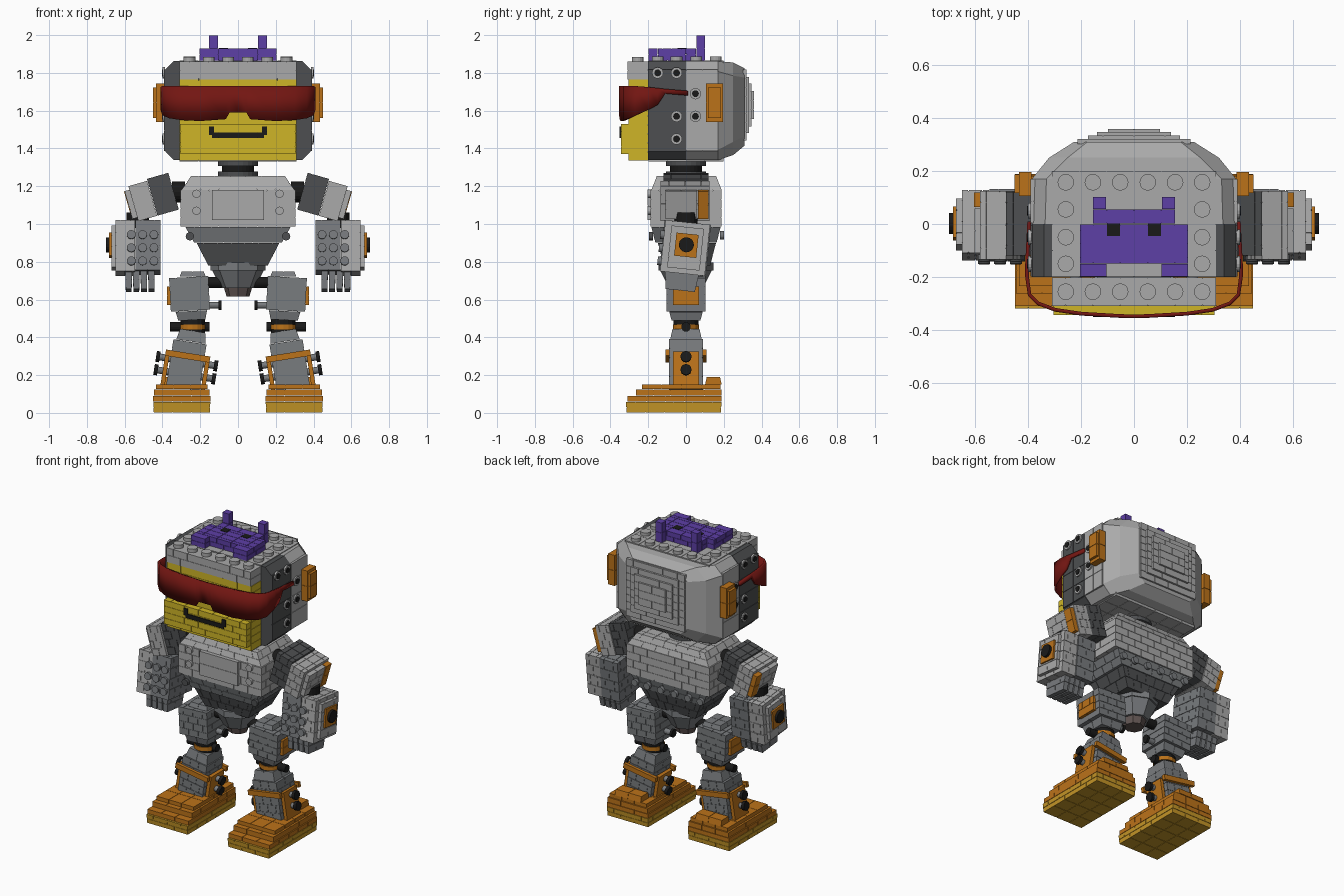
import bpy, bmesh
from math import radians, pi
from mathutils import Matrix, Vector

if "Cube" in bpy.data.objects:
    bpy.data.objects.remove(bpy.data.objects["Cube"])

COL = dict(light=(.40, .40, .40), mid=(.19, .20, .21), dark=(.075, .078, .082), black=(.01, .01, .01),
           orange=(.50, .17, .01), sole=(.55, .30, .02), yellow=(.62, .46, .02), red=(.17, .008, .006),
           purple=(.11, .05, .38), brown=(.12, .09, .085))
MATS = {}
for key, rgb in COL.items():
    MATS[key] = bpy.data.materials.new(key)
    MATS[key].diffuse_color = (*rgb, 1)
I = Matrix.Identity(4)


def finish(name, col, bm, M=I, mirror=False):
    bmesh.ops.transform(bm, matrix=M, verts=bm.verts)
    bmesh.ops.recalc_face_normals(bm, faces=bm.faces)
    me = bpy.data.meshes.new(name)
    bm.to_mesh(me)
    bm.free()
    me.materials.append(MATS[col])
    ob = bpy.data.objects.new(name, me)
    bpy.context.collection.objects.link(ob)
    if mirror:
        ob.modifiers.new("mirror", 'MIRROR')
    return ob


def add_box(bm, lo, hi):
    c = [(a + b) / 2 for a, b in zip(lo, hi)]
    s = [b - a for a, b in zip(lo, hi)]
    bmesh.ops.create_cube(bm, size=1, matrix=Matrix.Translation(c) @ Matrix.Diagonal((*s, 1)))


def cuts(a, b, step, odd):
    n = max(1, round((b - a) / step))
    w = (b - a) / n
    e = [a + w * i for i in range(n + 1)]
    return [a] + [t - w / 2 for t in e[1:]] + [b] if odd and n > 1 else e


def bricks(name, col, lo, hi, size=(.1, .1, .05), bot=(1, 1), top=(1, 1), M=I, mirror=False, bond=True):
    """Block of staggered bricks around a core; bot/top scale x and y to taper it."""
    bm = bmesh.new()
    g = .0012
    add_box(bm, [v + .004 for v in lo], [v - .004 for v in hi])
    zs = cuts(lo[2], hi[2], size[2], False)
    for k in range(len(zs) - 1):
        xs, ys = (cuts(lo[i], hi[i], size[i], bond and k % 2) for i in (0, 1))
        for i in range(len(xs) - 1):
            for j in range(len(ys) - 1):
                if i in (0, len(xs) - 2) or j in (0, len(ys) - 2) or k in (0, len(zs) - 2):
                    add_box(bm, (xs[i] + g, ys[j] + g, zs[k] + g), (xs[i + 1] - g, ys[j + 1] - g, zs[k + 1] - g))
    c = [(a + b) / 2 for a, b in zip(lo, hi)]
    for v in bm.verts:
        t = (v.co.z - lo[2]) / (hi[2] - lo[2])
        for i in (0, 1):
            v.co[i] = c[i] + (v.co[i] - c[i]) * (bot[i] + (top[i] - bot[i]) * t)
    return finish(name, col, bm, M, mirror)


def pegs(name, col, pts, r, d, axis='Z', r2=None, M=I, mirror=False, seg=16):
    """Cylinders centred on each point along an axis."""
    R = {'Z': I, 'X': Matrix.Rotation(pi / 2, 4, 'Y'), 'Y': Matrix.Rotation(pi / 2, 4, 'X')}[axis]
    bm = bmesh.new()
    for p in pts:
        bmesh.ops.create_cone(bm, cap_ends=True, segments=seg, radius1=r, radius2=r if r2 is None else r2,
                              depth=d, matrix=Matrix.Translation(p) @ R)
    return finish(name, col, bm, M, mirror)


def loft(name, col, secs):
    """Chamfered rectangles (y, half width, half height, chamfer, centre z) joined along y."""
    bm = bmesh.new()
    rings = []
    for y, w, h, c, z in secs:
        q = [(w, h - c), (w - c, h), (c - w, h), (-w, h - c), (-w, c - h), (c - w, -h), (w - c, -h), (w, c - h)]
        rings.append([bm.verts.new((a, y, z + b)) for a, b in q])
    for A, B in zip(rings, rings[1:]):
        for i in range(8):
            bm.faces.new((A[i], A[i - 1], B[i - 1], B[i]))
    bm.faces.new(rings[0])
    bm.faces.new(rings[-1])
    return finish(name, col, bm)


def tilt(p, deg, axis):
    return Matrix.Translation(p) @ Matrix.Rotation(radians(deg), 4, axis) @ Matrix.Translation(-Vector(p))


# Feet
bricks("foot_sole", "sole", (.145, -.32, 0), (.45, .19, .06), (.1, .1, .03), bot=(.98, .98), mirror=True)
bricks("foot_toe", "orange", (.145, -.31, .06), (.45, .19, .09), (.1, .1, .03), mirror=True)
bricks("foot_upper", "orange", (.15, -.265, .09), (.445, .19, .125), (.1, .1, .035), mirror=True)
bricks("foot_instep", "orange", (.16, -.235, .125), (.435, .185, .152), (.1, .1, .03), mirror=True)
bricks("heel_tab", "orange", (.20, .1, .15), (.39, .19, .19), top=(1, .8), mirror=True)

# Lower legs, leaning inwards
L = tilt((.29, 0, .15), -9, 'Y')
bricks("shin", "mid", (.20, -.09, .13), (.38, .09, .38), (.06, .09, .05), M=L, mirror=True)
bricks("shin_top", "mid", (.205, -.085, .38), (.365, .085, .44), (.08, .08, .06), top=(.85, .85), M=L, mirror=True)
for n, lo, hi in (("outer", (.385, -.07, .13), (.41, .07, .31)), ("inner", (.17, -.07, .13), (.195, .07, .31)),
                  ("front", (.17, -.11, .285), (.41, -.085, .32)), ("rear", (.17, .085, .285), (.41, .11, .32))):
    bricks("ankle_frame_" + n, "orange", lo, hi, (.2, .2, .2), M=L, mirror=True)
ends = [(x, 0, z) for x in (.135, .445) for z in (.205, .275)]
pegs("ankle_pins", "mid", [(.29, 0, .205), (.29, 0, .275)], .018, .31, 'X', M=L, mirror=True)
pegs("ankle_pin_heads", "black", ends, .029, .02, 'X', M=L, mirror=True)

# Knees and thighs
pegs("knee_joint", "black", [(.24, 0, .455)], .065, .09, mirror=True)
pegs("knee_band", "orange", [(.24, 0, .455)], .07, .025, mirror=True)
pegs("knee_pins", "black", [(.18, 0, .455), (.33, 0, .455)], .025, .06, 'X', mirror=True)
T = tilt((.255, 0, .6), 3, 'Y')
bricks("thigh", "mid", (.15, -.105, .54), (.36, .105, .72), (.07, .1, .045), M=T, mirror=True)
bricks("thigh_base", "mid", (.165, -.09, .49), (.335, .09, .54), (.08, .09, .05), bot=(.85, .85), M=T, mirror=True)
bricks("thigh_cap", "mid", (.17, -.08, .72), (.31, .08, .75), (.07, .08, .03), top=(.85, .85), mirror=True)
bricks("thigh_plate", "orange", (.355, -.07, .57), (.378, .07, .67), (.1, .07, .05), mirror=True)
pegs("thigh_pins", "mid", [(.13, 0, .57)], .018, .06, 'X', mirror=True)
pegs("thigh_pin_heads", "black", [(.095, 0, .57)], .026, .016, 'X', mirror=True)

# Hips and waist
pegs("hip_tip", "brown", [(0, 0, .64)], .06, .05, r2=.075, seg=8)
pegs("hip_cone", "mid", [(0, 0, .71)], .09, .10, r2=.14, seg=8)
pegs("hip_collar", "mid", [(0, 0, .775)], .145, .04, seg=8)
pegs("hip_axle", "black", [(0, 0, .69)], .03, .34, 'X')
bricks("waist", "dark", (-.22, -.15, .78), (.22, .16, .90), (.07, .1, .06), bot=(.72, .8))
bricks("belly", "mid", (-.28, -.185, .90), (.28, .185, .985), (.09, .09, .0425), bot=(.83, .88))

# Chest
bricks("chest", "light", (-.305, -.19, .985), (.305, .19, 1.18), (.1, .1, .05))
bricks("chest_shoulders", "light", (-.30, -.185, 1.18), (.30, .19, 1.255), (.1, .1, .04), top=(.83, .84))
bricks("chest_plate", "light", (-.14, -.205, 1.02), (.14, -.18, 1.18), (.28, .1, .08))
pegs("chest_studs", "light", [(.22, -.193, z) for z in (1.07, 1.16)], .022, .02, 'Y', mirror=True)
pegs("back_studs", "mid", [(x, .19, .94) for x in (.05, .15, .24)], .022, .02, 'Y', mirror=True)
pegs("belly_studs", "dark", [(.255, -.185, .935)], .022, .02, 'Y', mirror=True)

# Arms
S = tilt((.45, 0, 1.14), 16, 'Y')
pegs("shoulder_joint", "black", [(.315, 0, 1.17)], .055, .07, 'X', mirror=True)
bricks("upper_arm_inner", "dark", (.335, -.12, 1.04), (.455, .12, 1.245), (.06, .08, .05), M=S, mirror=True)
bricks("upper_arm_outer", "light", (.455, -.135, 1.04), (.56, .125, 1.235), (.06, .08, .05), M=S, mirror=True)
bricks("upper_arm_edge", "light", (.55, -.11, 1.06), (.587, .06, 1.215), (.06, .08, .05), M=S, mirror=True)
bricks("upper_arm_panel", "orange", (.55, .062, 1.06), (.59, .12, 1.215), (.06, .06, .08), M=S, mirror=True)
pegs("elbow", "black", [(.53, 0, 1.02)], .06, .08, mirror=True)
F = tilt((.53, 0, .87), -6, 'X')
bricks("fist_inner", "mid", (.41, -.13, .74), (.545, .12, 1.01), (.068, .07, .068), M=F, mirror=True)
bricks("fist_outer", "light", (.545, -.125, .735), (.65, .115, 1.01), (.05, .07, .068), M=F, mirror=True)
bricks("fist_side", "light", (.645, -.09, .76), (.672, .085, .985), (.05, .09, .06), M=F, mirror=True)
pegs("fist_studs", "mid", [(x, -.133, z) for x in (.445, .505, .565) for z in (.79, .86, .93)],
     .023, .02, 'Y', M=F, mirror=True)
bricks("fist_badge", "orange", (.665, -.06, .825), (.683, .06, .95), (.1, .12, .15), M=F, mirror=True)
pegs("fist_button", "black", [(.685, 0, .89)], .04, .025, 'X', M=F, mirror=True)
for i in range(4):
    bricks(f"finger_{i + 1}", "mid", (.44 + i * .04, -.1, .645), (.477 + i * .04, .085, .75), (.05, .1, .05),
           bot=(.9, .85), M=F, mirror=True)

# Neck and head shell
pegs("neck", "black", [(0, 0, 1.29)], .085, .1, seg=24)
pegs("neck_rings", "dark", [(0, 0, 1.265), (0, 0, 1.32)], .105, .025, seg=24)
loft("head_front_shell", "dark", [(-.2, .385, .262, .045, 1.6), (0, .385, .262, .045, 1.6)])
loft("head_back_shell", "light", [(0, .385, .262, .05, 1.6), (.17, .385, .262, .055, 1.6),
                                  (.25, .32, .245, .07, 1.61), (.31, .225, .205, .05, 1.62)])
for i, (w, h, y) in enumerate(((.215, .19, .322), (.175, .15, .335), (.14, .115, .348), (.10, .075, .36))):
    bricks(f"back_panel_{i + 1}", "light", (-w, .3, 1.63 - h), (w, y, 1.63 + h), (.1, .2, .05))
bricks("head_side_front", "dark", (.33, -.2, 1.385), (.392, -.002, 1.82), (.1, .1, .11), mirror=True, bond=False)
bricks("head_side_back", "light", (.33, .002, 1.385), (.392, .17, 1.82), (.1, .1, .11), mirror=True, bond=False)
bricks("head_base", "light", (-.31, -.2, 1.33), (.31, .2, 1.36), (.1, .1, .03))
bricks("head_top", "light", (-.31, -.2, 1.83), (.31, .2, 1.868), (.1, .1, .04), bond=False)
holes = [(.393, y, z) for y, z in ((.05, 1.69), (.05, 1.57), (-.05, 1.57), (-.05, 1.45), (-.05, 1.8), (-.15, 1.8))]
pegs("side_hole_rims", "light", holes, .03, .012, 'X', mirror=True)
pegs("side_holes", "black", holes, .018, .02, 'X', mirror=True)
tops = [(.257, y, 1.876) for y in (-.15, -.05, .055, .157)] + [(x, .157, 1.876) for x in (.052, .155)]
tops += [(x, -.255, 1.872) for x in (.052, .155, .257)]
pegs("head_studs", "light", tops, .031, .024, mirror=True)
bricks("ear", "orange", (.385, .105, 1.54), (.435, .197, 1.745), (.1, .1, .1), mirror=True)
bricks("ear_cap", "orange", (.43, .115, 1.56), (.452, .187, 1.725), (.1, .1, .08), mirror=True)

# Face
bricks("brow", "light", (-.31, -.31, 1.765), (.31, -.2, 1.862), (.1, .12, .05))
bricks("face", "yellow", (-.31, -.305, 1.335), (.31, -.2, 1.765), (.1, .12, .05))
bricks("jaw", "yellow", (-.305, -.345, 1.37), (.305, -.3, 1.53), (.1, .1, .04))
bricks("mouth", "black", (-.14, -.352, 1.455), (.14, -.34, 1.485), (.3, .1, .1))
bricks("mouth_corner", "black", (.125, -.352, 1.47), (.155, -.34, 1.518), (.1, .1, .1), mirror=True)

# Visor: half outline of (x, y, top, bottom), mirrored and thickened
half = [(0, -.355, 1.73, 1.59), (.045, -.354, 1.73, 1.59), (.065, -.353, 1.73, 1.555), (.2, -.345, 1.73, 1.545),
        (.3, -.33, 1.73, 1.55), (.365, -.305, 1.73, 1.56), (.4, -.27, 1.73, 1.575), (.41, -.2, 1.725, 1.605),
        (.41, -.15, 1.72, 1.63), (.408, -.11, 1.715, 1.69), (.402, .01, 1.705, 1.68)]
bm = bmesh.new()
cols = [[bm.verts.new((s * x, y, z)) for z in (t, b)]
        for s, x, y, t, b in [(-1, *p) for p in half[:0:-1]] + [(1, *p) for p in half]]
for a, b in zip(cols, cols[1:]):
    bm.faces.new((a[0], a[1], b[1], b[0]))
visor = finish("visor", "red", bm)
visor.modifiers.new("thickness", 'SOLIDIFY').thickness = .014
bpy.context.view_layer.objects.active = visor
visor.select_set(True)
bpy.ops.object.shade_smooth_by_angle(angle=radians(35))

# Crest on top of the head
for n, lo, hi in (("body", (-.205, -.15, 1.865), (.205, 0, 1.93)), ("brow", (-.155, 0, 1.865), (.155, .055, 1.93))):
    bricks("crest_" + n, "purple", lo, hi, (.1, .05, .035))
bricks("crest_leg", "purple", (.103, -.2, 1.865), (.205, -.15, 1.93), (.1, .05, .035), mirror=True)
bricks("crest_antenna", "purple", (.105, .055, 1.865), (.155, .103, 1.998), (.05, .05, .07), mirror=True)
bricks("crest_eye", "black", (.052, -.047, 1.92), (.103, .003, 1.932), (.1, .1, .1), mirror=True)

for m in bpy.data.materials:
    if m.users and not m.is_grease_pencil:
        m.use_nodes = True
        m.node_tree.nodes["Principled BSDF"].inputs["Base Color"].default_value = m.diffuse_color
